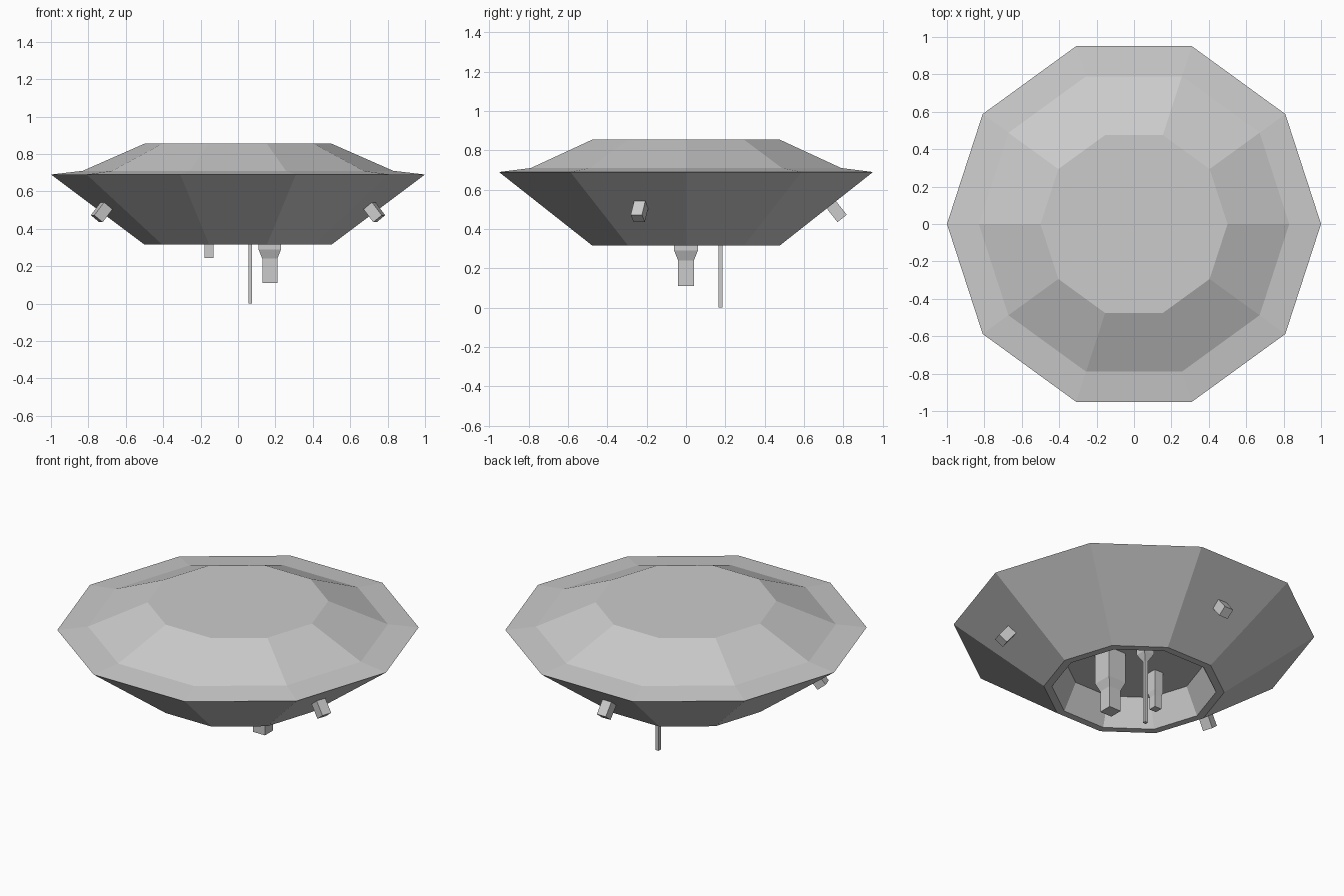
import bpy, bmesh
from math import sin, cos, pi, radians, sqrt, atan2
from mathutils import Matrix, Vector

if "Cube" in bpy.data.objects:
    bpy.data.objects.remove(bpy.data.objects["Cube"])


def lathe(name, profile, sides, phase=0.0, matrix=Matrix()):
    """Stack polygon rings from (radius, z) points and cap both ends."""
    bm = bmesh.new()
    rings = [[bm.verts.new((r * cos(phase + 2 * pi * i / sides),
                            r * sin(phase + 2 * pi * i / sides), z))
              for i in range(sides)] for r, z in profile]
    for a, b in zip(rings, rings[1:]):
        for i in range(sides):
            j = (i + 1) % sides
            bm.faces.new((a[i], a[j], b[j], b[i]))
    bm.faces.new(rings[0])
    bm.faces.new(rings[-1])
    bmesh.ops.recalc_face_normals(bm, faces=bm.faces)
    mesh = bpy.data.meshes.new(name)
    bm.to_mesh(mesh)
    bm.free()
    obj = bpy.data.objects.new(name, mesh)
    obj.matrix_world = matrix
    bpy.context.collection.objects.link(obj)
    return obj


def square_post(name, profile, matrix):
    """Square post from (half width, z) points."""
    return lathe(name, [(h * sqrt(2), z) for h, z in profile], 4, pi / 4, matrix)


# Ten-sided saucer hull: recess ceiling, recess wall, underside, rim, dome
CEIL = 0.475
lathe("saucer_hull", [(0.38, CEIL), (0.455, 0.315), (0.50, 0.315), (1.0, 0.69),
                      (0.83, 0.71), (0.50, 0.855)], 10)

# Posts hanging from the recess ceiling
TOP = CEIL + 0.01
square_post("large_sensor", [(0.04, 0.11), (0.04, 0.24), (0.06, 0.29), (0.06, TOP)],
            Matrix.Translation((0.17, 0, 0)))
square_post("small_sensor", [(0.023, 0.245), (0.023, 0.32), (0.03, 0.35), (0.03, TOP)],
            Matrix.Translation((-0.155, 0, 0)))
square_post("antenna", [(0.01, 0.0), (0.01, 0.39), (0.034, 0.435), (0.034, TOP)],
            Matrix.Translation((0.065, 0.175, 0)))

# Three box thrusters standing square to the sloped underside
tilt = atan2(0.375, -0.4755)
for name, deg in (("right", -18), ("left", 198), ("back", 90)):
    m = (Matrix.Rotation(radians(deg), 4, 'Z')
         @ Matrix.Translation((0.74, 0, 0.522))
         @ Matrix.Rotation(tilt, 4, 'Y'))
    square_post(name + "_thruster", [(0.03, -0.01), (0.03, 0.087)], m)
